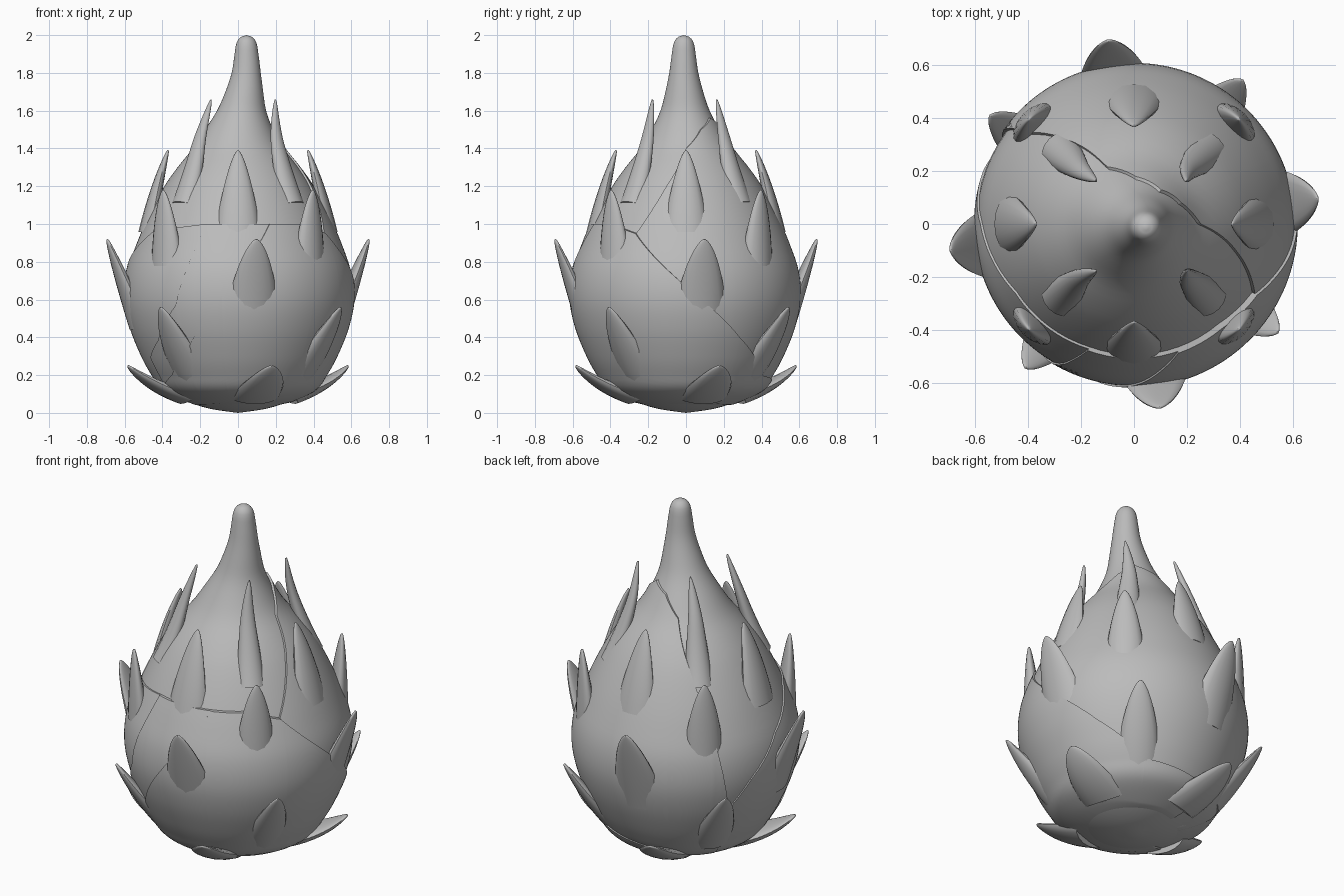
import bpy, bmesh, math
from mathutils import Vector

cube = bpy.data.objects.get("Cube")
if cube:
    bpy.data.objects.remove(cube)

grey = bpy.data.materials.new("plain grey")
grey.use_nodes = True
COLOUR = (0.5, 0.5, 0.5, 1)
grey.diffuse_color = COLOUR
grey.node_tree.nodes["Principled BSDF"].inputs["Base Color"].default_value = COLOUR

# Pod outline as (height, radius)
OUTLINE = [(0, 0), (.02, .14), (.06, .27), (.12, .39), (.2, .45), (.3, .505), (.45, .565),
           (.6, .595), (.75, .585), (.9, .535), (1.05, .47), (1.2, .39), (1.3, .32), (1.4, .24),
           (1.5, .18), (1.6, .13), (1.7, .1), (1.8, .077), (1.9, .063), (1.96, .052), (1.99, .03), (2, 0)]


def slope(i):
    a, b = OUTLINE[max(i - 1, 0)], OUTLINE[min(i + 1, len(OUTLINE) - 1)]
    return (b[1] - a[1]) / (b[0] - a[0])


def radius(z):
    """Smooth radius of the pod at height z."""
    i = 0
    while i < len(OUTLINE) - 2 and z > OUTLINE[i + 1][0]:
        i += 1
    (z0, r0), (z1, r1) = OUTLINE[i], OUTLINE[i + 1]
    d = z1 - z0
    t = (z - z0) / d
    s = 1 - t
    return max(0, s * s * (1 + 2 * t) * r0 + t * t * (3 - 2 * t) * r1
               + d * t * s * (s * slope(i) - t * slope(i + 1)))


def place(az, r, z):
    """Point on the pod axis system; the stalk leans slightly."""
    t = min(max((z - 1.4) / .45, 0), 1)
    lean = t * t * (3 - 2 * t)
    return Vector((r * math.cos(az) + .045 * lean, r * math.sin(az) - .012 * lean, z))


def grid_object(name, rows, closed=False, cap=False):
    """Skin a list of point rows into one smooth mesh."""
    bm = bmesh.new()
    verts = [[bm.verts.new(p) for p in row] for row in rows]
    n = len(rows[0])
    for a, b in zip(verts, verts[1:]):
        for j in range(n if closed else n - 1):
            k = (j + 1) % n
            bm.faces.new((a[j], a[k], b[k], b[j]))
    if cap:
        bm.faces.new(verts[0][::-1])
        bm.faces.new(verts[-1])
    bmesh.ops.remove_doubles(bm, verts=bm.verts, dist=1e-5)
    bmesh.ops.recalc_face_normals(bm, faces=bm.faces)
    mesh = bpy.data.meshes.new(name)
    bm.to_mesh(mesh)
    bm.free()
    mesh.materials.append(grey)
    obj = bpy.data.objects.new(name, mesh)
    bpy.context.collection.objects.link(obj)
    bpy.ops.object.select_all(action='DESELECT')
    obj.select_set(True)
    bpy.context.view_layer.objects.active = obj
    bpy.ops.object.shade_smooth_by_angle(angle=math.radians(50))
    return obj


# Pod body with stalk
heights = []
for (a, _), (b, _) in zip(OUTLINE, OUTLINE[1:]):
    heights += [a + (b - a) * k / 3 for k in range(3)]
heights.append(2)
SIDES = 72
grid_object("pod_body", [[place(math.tau * j / SIDES, radius(z), z) for j in range(SIDES)]
                         for z in heights], closed=True)


# Overlapping wraps whose top edges make the seams
def lerp_edge(edge, az):
    for (a0, z0), (a1, z1) in zip(edge, edge[1:]):
        if az <= a1:
            return z0 + (z1 - z0) * (az - a0) / (a1 - a0)
    return edge[-1][1]


def wrap(name, edge, lift, bottom=.04):
    first, last = edge[0][0], edge[-1][0]
    count = int((last - first) / 2)
    azimuths = sorted({first + (last - first) * i / count for i in range(count + 1)}
                      | {a for a, _ in edge})
    rows = []
    for az in azimuths:
        top = lerp_edge(edge, az)
        zs = [bottom + (top - bottom) * k / 36 for k in range(37)]
        side = az in (first, last)
        row = [place(math.radians(az), radius(z) + (-.01 if side else lift), z) for z in zs]
        row[0] = place(math.radians(az), radius(bottom) - .01, bottom)
        row.append(place(math.radians(az), radius(top) - .02, top))
        rows.append(row)
    grid_object(name, rows)


wrap("back_wrap", [(-34, .85), (-30, .95), (-15, 1.2), (0, 1.4), (25, 1.5), (56, 1.56), (90, 1.52),
                   (115, 1.42), (128, 1.2), (139, .95), (147, .5), (150, .2)], .012)
wrap("side_wrap", [(-222, .3), (-200, .6), (-180, .8), (-150, .96), (-110, 1.0), (-60, 1.0)], .008)
wrap("inner_front_wrap", [(-156, .28), (-140, .38), (-123, .57), (-110, 1.0), (-60, 1.0)], .015)
wrap("outer_front_wrap", [(-160, .12), (-138, .2), (-121, .31), (-98, .62), (-71, 1.0), (-50, 1.0),
                          (-30, .95), (0, .67), (30, .4), (57, .2), (115, .15)], .022)


# Scales: buried at the root, peeling away from the pod at the tip
def scale(name, az, root_z, bend, tip, width, depth, power):
    p0 = Vector((radius(root_z) - depth * .8, root_z))
    p1, p2 = Vector(bend), Vector(tip)
    rows = []
    steps = 18
    for i in range(steps + 1):
        t = math.sin(math.pi / 2 * i / steps) * .998
        c = p0 * (1 - t) ** 2 + p1 * 2 * t * (1 - t) + p2 * t * t
        d = ((p1 - p0) * (1 - t) + (p2 - p1) * t).normalized()
        half = width * (1 - t ** power) ** .6 * (1 + .4 * (1 - t))
        thick = depth * (1 - t) ** .7 + .004
        row = []
        for j in range(16):
            u = math.tau * j / 16
            side, out = half * math.cos(u), thick * math.sin(u)
            r, z = c.x + out * d.y, c.y - out * d.x
            # wide scales follow the curve of the pod
            row.append(place(az + side / max(r, .2), r, z))
        rows.append(row)
    grid_object(name, rows, closed=True, cap=True)


# name, azimuth, root height, bend, tip, half width, half depth, bluntness
ROWS = [("crown_scale", 45, 1.1, (.30, 1.36), (.24, 1.66), .055, .045, 1.3),
        ("upper_scale", 0, .95, (.44, 1.18), (.37, 1.39), .085, .045, 1.6),
        ("shoulder_scale", 45, .78, (.55, .98), (.56, 1.18), .075, .05, 2.2),
        ("middle_scale", 8, .46, (.62, .70), (.70, .92), .105, .05, 2.4),
        ("lower_scale", 53, .2, (.56, .36), (.68, .56), .085, .05, 2.6),
        ("base_scale", 17, .09, (.49, .14), (.61, .25), .10, .04, 3)]
for name, start, *shape in ROWS:
    for quarter in range(4):
        scale(f"{name}_{quarter + 1}", math.radians(start + 90 * quarter), *shape)
